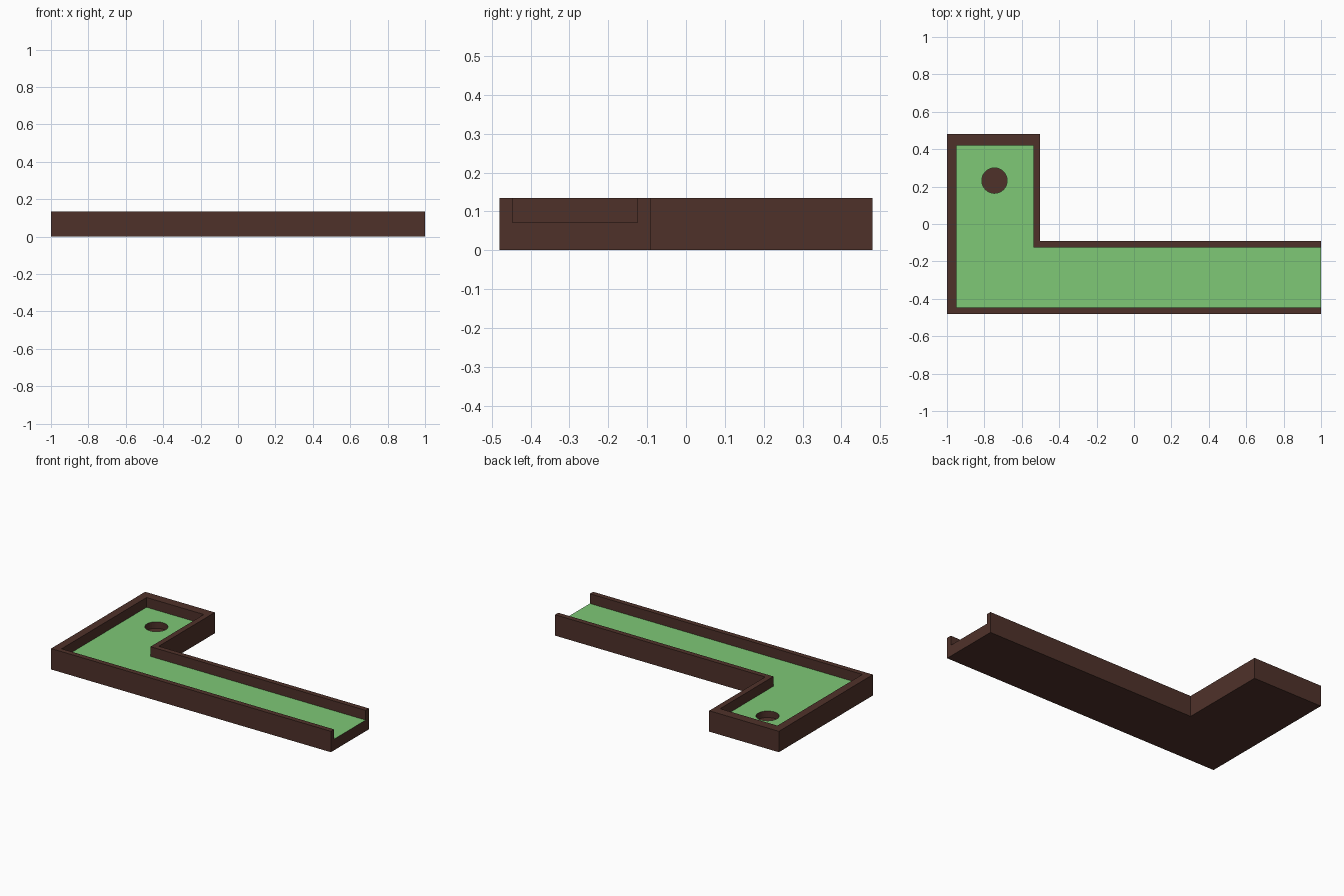
import bpy
import math

if "Cube" in bpy.data.objects:
    bpy.data.objects.remove(bpy.data.objects["Cube"])


def material(name, rgb):
    m = bpy.data.materials.new(name)
    m.diffuse_color = (*rgb, 1.0)
    m.use_nodes = True
    m.node_tree.nodes["Principled BSDF"].inputs["Base Color"].default_value = m.diffuse_color
    return m


def prism(name, outline, z0, z1):
    """Closed solid from a counter-clockwise outline."""
    n = len(outline)
    verts = [(x, y, z) for z in (z0, z1) for x, y in outline]
    faces = [tuple(reversed(range(n))), tuple(range(n, 2 * n))]
    faces += [(i, (i + 1) % n, n + (i + 1) % n, n + i) for i in range(n)]
    mesh = bpy.data.meshes.new(name)
    mesh.from_pydata(verts, [], faces)
    obj = bpy.data.objects.new(name, mesh)
    bpy.context.collection.objects.link(obj)
    return obj


def cut(target, cutter):
    mod = target.modifiers.new("cut", 'BOOLEAN')
    mod.operation = 'DIFFERENCE'
    mod.solver = 'EXACT'
    mod.object = cutter
    bpy.context.view_layer.objects.active = target
    bpy.ops.object.modifier_apply(modifier=mod.name)
    bpy.data.objects.remove(cutter, do_unlink=True)


wood = material("brown_wood", (0.078, 0.031, 0.023))
green = material("green_turf", (0.21, 0.58, 0.18))

HEIGHT, TURF_Z, CUP_Z = 0.135, 0.072, 0.03

# L-shaped wooden block
course = prism("golf_course", [
    (-1, -0.48), (1, -0.48), (1, -0.092), (-0.502, -0.092),
    (-0.502, 0.48), (-1, 0.48)], 0, HEIGHT)

# Recessed lane, open at the right end
lane = prism("lane_cutter", [
    (-0.948, -0.447), (1.2, -0.447), (1.2, -0.125), (-0.538, -0.125),
    (-0.538, 0.42), (-0.948, 0.42)], TURF_Z, 0.3)
cut(course, lane)

# Round cup
cup = prism("cup_cutter", [
    (-0.746 + 0.068 * math.cos(a), 0.232 + 0.068 * math.sin(a))
    for a in (2 * math.pi * i / 32 for i in range(32))], CUP_Z, 0.3)
cut(course, cup)

# Turf on the lane floor, wood everywhere else
mesh = course.data
mesh.materials.clear()
mesh.materials.append(wood)
mesh.materials.append(green)
for p in mesh.polygons:
    on_turf = p.normal.z > 0.9 and abs(p.center.z - TURF_Z) < 0.005
    p.material_index = 1 if on_turf else 0
    p.use_smooth = False
